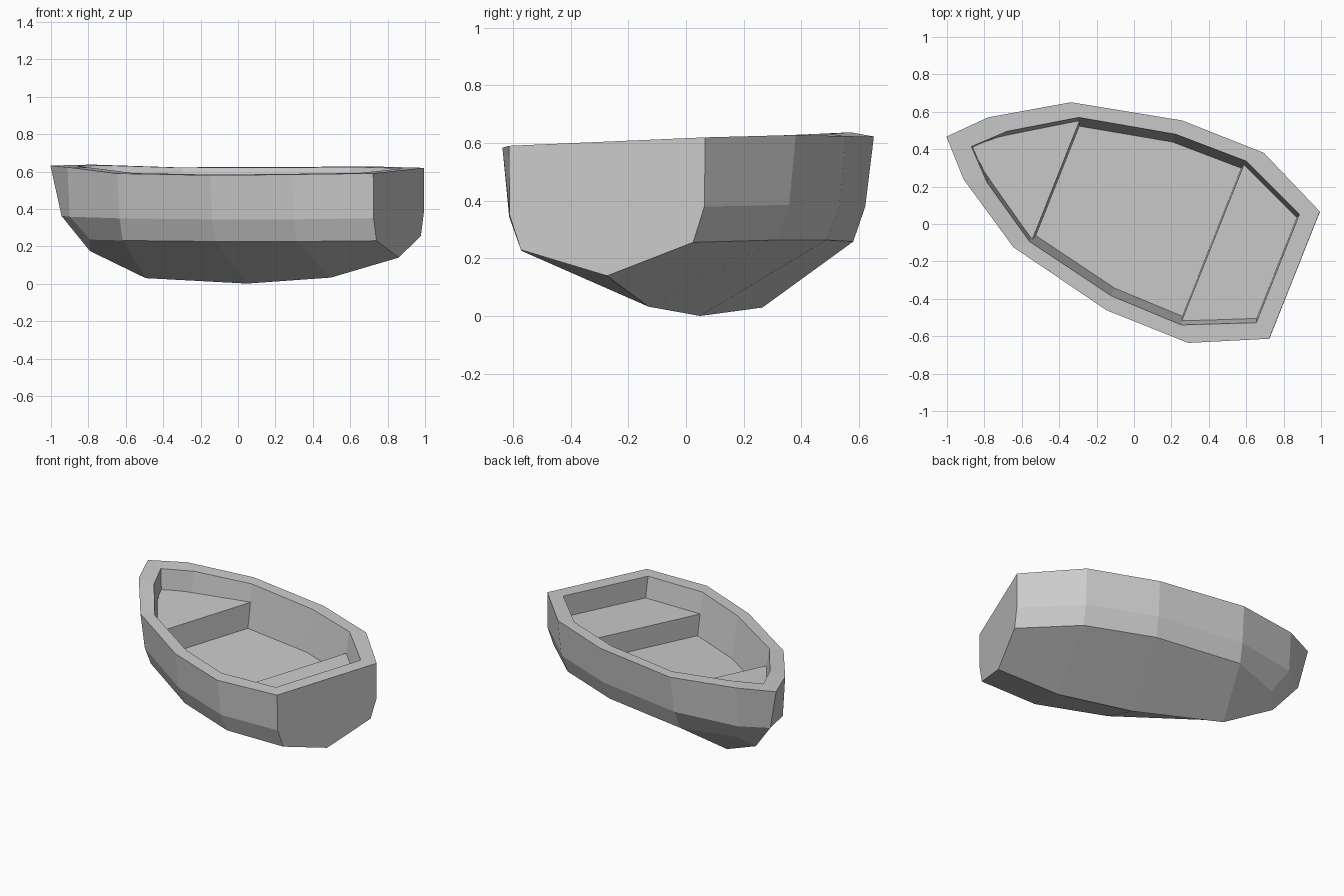
import bpy
import bmesh
import math
from mathutils import Matrix

default_cube = bpy.data.objects.get("Cube")
if default_cube:
    bpy.data.objects.remove(default_cube, do_unlink=True)

paint = bpy.data.materials.new("grey")
paint.use_nodes = True
grey = (0.6, 0.6, 0.6, 1.0)
paint.diffuse_color = grey
paint.node_tree.nodes["Principled BSDF"].inputs["Base Color"].default_value = grey

# Boat frame: x runs bow to stern, y to port; the boat is turned and heels slightly
turn = Matrix.Rotation(math.radians(-21.7), 4, "Z")
heel = Matrix.Identity(4)
heel[2][1] = 0.04
placement = Matrix.Translation((0.023, 0.059, 0)) @ turn @ heel

FLOOR = 0.325


def add_face(bm, points):
    """Add a polygon, leaving out repeated corners."""
    unique = []
    for p in points:
        if p not in unique:
            unique.append(p)
    if len(unique) > 2:
        bm.faces.new([bm.verts.new(p) for p in unique])


def finish_part(name, bm):
    """Mirror the port half across the keel, weld it and place it."""
    half = bm.verts[:] + bm.edges[:] + bm.faces[:]
    copy = bmesh.ops.duplicate(bm, geom=half)["geom"]
    for v in copy:
        if isinstance(v, bmesh.types.BMVert):
            v.co.y = -v.co.y
    bmesh.ops.remove_doubles(bm, verts=bm.verts[:], dist=0.0005)
    bmesh.ops.recalc_face_normals(bm, faces=bm.faces[:])
    bm.transform(placement)
    mesh = bpy.data.meshes.new(name)
    bm.to_mesh(mesh)
    bm.free()
    mesh.materials.append(paint)
    part = bpy.data.objects.new(name, mesh)
    bpy.context.collection.objects.link(part)
    return part


# Points per frame, bow to stern, as (length, half width, height)
rim = [(-1.104, 0, 0.632), (-0.935, 0.178, 0.63), (-0.553, 0.417, 0.606),
       (0.034, 0.546, 0.602), (0.505, 0.547, 0.606), (0.899, 0.366, 0.605)]
belt = [(-1.04, 0, 0.362), (-0.928, 0.165, 0.365), (-0.553, 0.385, 0.365),
        (0.034, 0.522, 0.365), (0.505, 0.522, 0.365), (0.9, 0.363, 0.365)]
stem_foot = (-0.877, 0, 0.175)
chine = [stem_foot, (-0.835, 0.1, 0.24), (-0.553, 0.34, 0.245),
         (0.034, 0.475, 0.245), (0.505, 0.475, 0.245), (0.9, 0.321, 0.243)]
keel = [stem_foot, stem_foot, (-0.556, 0, 0.03),
        (0.028, 0, 0.001), (0.51, 0, 0.033), (0.9, 0, 0.14)]
inner = [(-0.96, 0, 0.63), (-0.812, 0.147, 0.626), (-0.484, 0.357, 0.606),
         (0.03, 0.465, 0.602), (0.435, 0.471, 0.606), (0.803, 0.312, 0.605)]
floor_edge = [(x * 0.985, max(0, y - 0.045), FLOOR) for x, y, z in inner]


def centre(p):
    return (p[0], 0, p[2])


floor_middle = [centre(p) for p in floor_edge]

# Hull: outer planking, flat rim, inner walls and floor
bm = bmesh.new()
rows = [floor_middle, floor_edge, inner, rim, belt, chine, keel]
for upper, lower in zip(rows, rows[1:]):
    for i in range(len(rim) - 1):
        add_face(bm, [upper[i], upper[i + 1], lower[i + 1], lower[i]])

# Transom, stern rim and inner stern wall
add_face(bm, [centre(rim[-1]), rim[-1], belt[-1], chine[-1], keel[-1]])
add_face(bm, [centre(rim[-1]), rim[-1], inner[-1], centre(inner[-1])])
add_face(bm, [centre(inner[-1]), inner[-1], floor_edge[-1], floor_middle[-1]])
finish_part("hull", bm)


def wall_point(p, z):
    """Point on the inner wall below rim point p, set just into the wall."""
    depth = (p[2] - z) / (p[2] - FLOOR)
    return (p[0], max(0, p[1] - 0.045 * depth + 0.003), z)


# Seat decks: closed blocks filling the bow and the stern
def seat(name, frames, front, z, lean):
    bm = bmesh.new()
    top = [wall_point(p, z) for p in frames]
    base = [wall_point(p, FLOOR - 0.01) for p in frames]
    top[front] = (top[front][0] + lean, *top[front][1:])
    base[front] = (base[front][0] + 2 * lean, *base[front][1:])
    for ring in (top, base):
        for i in range(len(ring) - 1):
            add_face(bm, [ring[i], ring[i + 1], centre(ring[i + 1]), centre(ring[i])])
    for i in range(len(top) - 1):
        add_face(bm, [top[i], top[i + 1], base[i + 1], base[i]])
    for i in (0, -1):
        add_face(bm, [top[i], centre(top[i]), centre(base[i]), base[i]])
    finish_part(name, bm)


seat("bow_seat", inner[:3], -1, 0.49, 0.01)
seat("stern_seat", inner[-2:], 0, 0.465, -0.006)
